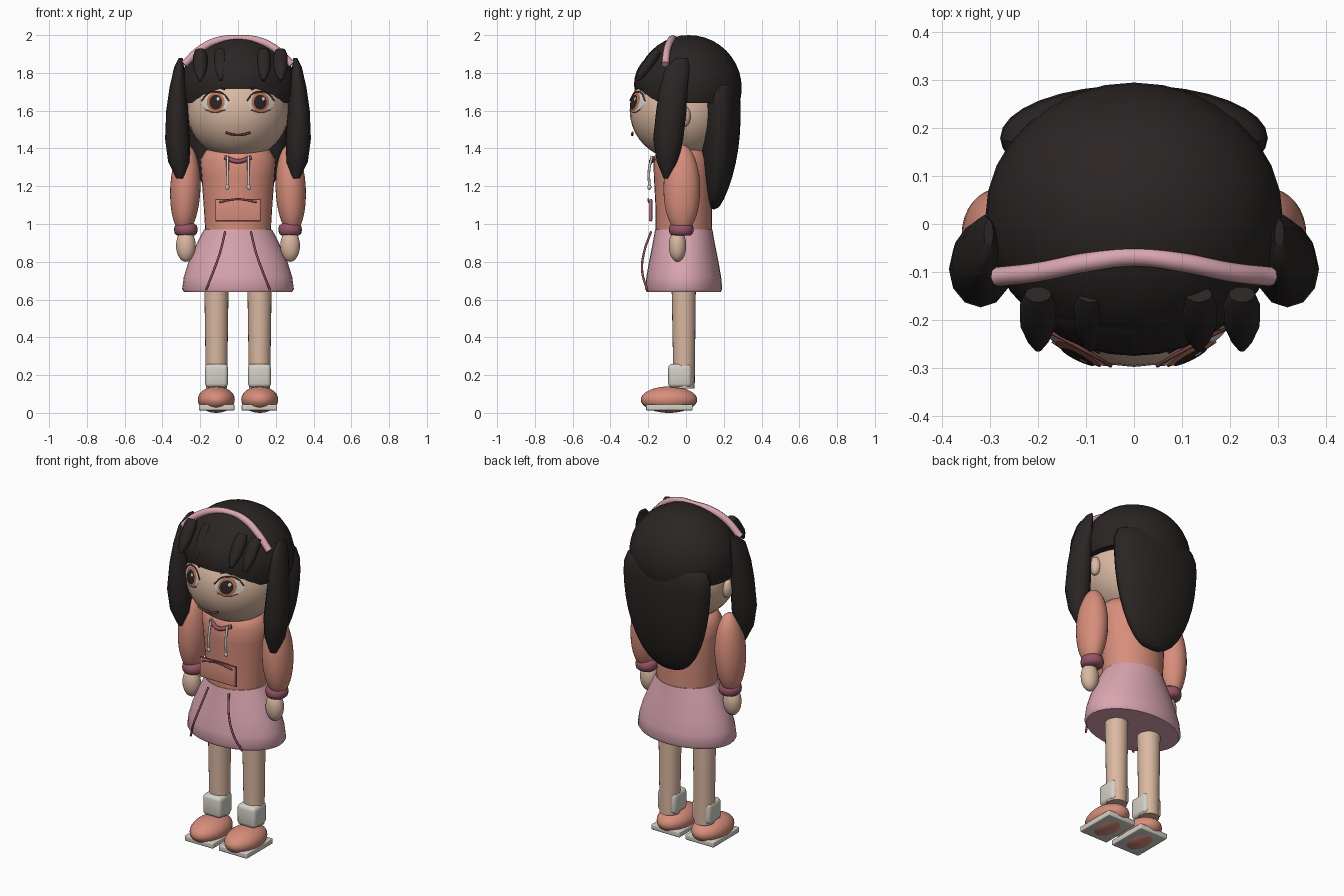
import bpy, bmesh, math
from mathutils import Matrix, Vector

if "Cube" in bpy.data.objects:
    bpy.data.objects.remove(bpy.data.objects["Cube"])


def material(name, rgb):
    m = bpy.data.materials.new(name)
    m.use_nodes = True
    m.diffuse_color = (*rgb, 1)
    m.node_tree.nodes["Principled BSDF"].inputs["Base Color"].default_value = (*rgb, 1)
    return m


HAIR = material("dark hair", (0.024, 0.018, 0.018))
SKIN = material("skin", (0.70, 0.48, 0.36))
SALMON = material("salmon cloth", (0.68, 0.27, 0.20))
PINK = material("light pink", (0.70, 0.38, 0.44))
ROSE = material("dark rose", (0.30, 0.09, 0.13))
WHITE = material("off white", (0.66, 0.63, 0.57))
IRIS = material("iris orange", (0.50, 0.17, 0.09))
LINE = material("mouth brown", (0.16, 0.045, 0.045))


def finish(name, bm, mat, angle=40):
    bmesh.ops.recalc_face_normals(bm, faces=bm.faces)
    me = bpy.data.meshes.new(name)
    bm.to_mesh(me)
    bm.free()
    me.materials.append(mat)
    me.shade_smooth()
    me.set_sharp_from_angle(angle=math.radians(angle))
    ob = bpy.data.objects.new(name, me)
    bpy.context.scene.collection.objects.link(ob)
    return ob


def ball(name, loc, rad, mat, tilt=0, cut=None):
    """Ellipsoid, optionally cut flat below a height."""
    bm = bmesh.new()
    bmesh.ops.create_uvsphere(bm, u_segments=32, v_segments=20, radius=1)
    m = Matrix.Translation(loc) @ Matrix.Rotation(tilt, 4, "Y") @ Matrix.Diagonal((*rad, 1))
    bm.transform(m)
    if cut is not None:
        bmesh.ops.bisect_plane(bm, geom=bm.verts[:] + bm.edges[:] + bm.faces[:],
                               plane_co=(0, 0, cut), plane_no=(0, 0, 1), clear_inner=True)
        bmesh.ops.holes_fill(bm, edges=[e for e in bm.edges if e.is_boundary])
    return finish(name, bm, mat)


def loft(name, rings, mat, segs=24, side=1, subsurf=0, matrix=None):
    """Stack of ellipses given as (z, cx, cy, rx, ry), capped at both ends."""
    bm = bmesh.new()
    loops = []
    for z, cx, cy, rx, ry in rings:
        loops.append([bm.verts.new((side * cx + rx * math.cos(a), cy + ry * math.sin(a), z))
                      for a in (2 * math.pi * i / segs for i in range(segs))])
    for lo, hi in zip(loops, loops[1:]):
        for i in range(segs):
            j = (i + 1) % segs
            bm.faces.new((lo[i], lo[j], hi[j], hi[i]))
    bm.faces.new(loops[0])
    bm.faces.new(loops[-1])
    if matrix:
        bm.transform(matrix)
    ob = finish(name, bm, mat, 50)
    if subsurf:
        ob.modifiers.new("Smooth", "SUBSURF").levels = subsurf
        ob.modifiers["Smooth"].render_levels = subsurf
    return ob


def box(name, loc, half, mat, bevel=0):
    bm = bmesh.new()
    bmesh.ops.create_cube(bm, size=2)
    bm.transform(Matrix.Translation(loc) @ Matrix.Diagonal((*half, 1)))
    if bevel:
        bmesh.ops.bevel(bm, geom=bm.edges[:], offset=bevel, segments=3,
                        profile=0.5, affect="EDGES")
    return finish(name, bm, mat)


def tube(name, pts, radius, mat):
    cu = bpy.data.curves.new(name, "CURVE")
    cu.dimensions = "3D"
    cu.bevel_depth = radius
    cu.bevel_resolution = 2
    cu.use_fill_caps = True
    sp = cu.splines.new("BEZIER")
    sp.bezier_points.add(len(pts) - 1)
    for p, co in zip(sp.bezier_points, pts):
        p.co = co
        p.handle_left_type = p.handle_right_type = "AUTO"
    cu.materials.append(mat)
    ob = bpy.data.objects.new(name, cu)
    bpy.context.scene.collection.objects.link(ob)
    return ob


# Head
HEAD, HEAD_R = Vector((0, -0.03, 1.60)), Vector((0.27, 0.268, 0.26))
ball("head", HEAD, HEAD_R, SKIN)


def face_y(x, z):
    d = 1 - (x / HEAD_R.x) ** 2 - ((z - HEAD.z) / HEAD_R.z) ** 2
    return HEAD.y - HEAD_R.y * math.sqrt(max(d, 0))


def face_disc(name, cx, cz, rx, rz, lift, mat):
    """Thin oval lying on the face."""
    bm = bmesh.new()
    bmesh.ops.create_circle(bm, cap_ends=True, segments=24, radius=1)
    bmesh.ops.poke(bm, faces=bm.faces)
    bmesh.ops.subdivide_edges(bm, edges=bm.edges[:], cuts=2, use_grid_fill=True)
    for v in bm.verts:
        x, z = cx + rx * v.co.x, cz + rz * v.co.y
        v.co = (x, face_y(x, z) - lift, z)
    return finish(name, bm, mat)


def face_line(name, xz, lift, radius, mat):
    return tube(name, [(x, face_y(x, z) - lift, z) for x, z in xz], radius, mat)


face_line("mouth", [(-0.065, 1.484), (-0.03, 1.474), (0, 1.471), (0.03, 1.474), (0.065, 1.484)],
          0.022, 0.006, LINE)

# Hair
ball("hair_cap", (0, 0.015, 1.72), (0.31, 0.28, 0.28), HAIR, cut=1.64)
ball("hair_fringe", (0, -0.05, 1.74), (0.27, 0.225, 0.2), HAIR, cut=1.715)
loft("back_hair", [(1.075, 0, 0.145, 0.05, 0.02), (1.12, 0, 0.155, 0.14, 0.045),
                   (1.24, 0, 0.168, 0.215, 0.08), (1.40, 0, 0.177, 0.265, 0.107),
                   (1.55, 0, 0.18, 0.285, 0.113), (1.68, 0, 0.18, 0.29, 0.114),
                   (1.78, 0, 0.165, 0.26, 0.1)], HAIR, 16, subsurf=1)
for n, cx in enumerate((-0.2, -0.09, 0.025, 0.135, 0.225)):
    place = Matrix.Translation((cx, -0.26, 1.76)) @ Matrix.Rotation(-0.62, 4, "X")
    loft(f"bang_{n + 1}", [(0, 0, 0, 0.008, 0.008), (0.04, 0, 0, 0.026, 0.022),
                           (0.08, 0, 0, 0.037, 0.028), (0.16, 0, 0, 0.038, 0.028),
                           (0.195, 0, 0, 0.028, 0.02)], HAIR, 10, matrix=place)
tube("hairband", [(-0.285, -0.11, 1.845), (-0.2, -0.1, 1.925), (-0.1, -0.08, 1.972),
                  (0, -0.068, 1.98), (0.1, -0.08, 1.972), (0.2, -0.1, 1.925),
                  (0.285, -0.11, 1.845)], 0.02, PINK)

# Hoodie body, collar and pocket
loft("hoodie_body", [(0.94, 0, -0.012, 0.172, 0.148), (1.1, 0, -0.012, 0.182, 0.15),
                     (1.25, 0, -0.015, 0.193, 0.155), (1.34, 0, -0.018, 0.2, 0.155),
                     (1.39, 0, -0.02, 0.17, 0.13), (1.42, 0, -0.02, 0.09, 0.08)], SALMON, 32)
tube("collar", [(-0.07, -0.16, 1.352), (0, -0.185, 1.332), (0.07, -0.16, 1.352)], 0.012, ROSE)
box("pocket", (0, -0.187, 1.073), (0.117, 0.009, 0.057), SALMON, 0.004)
box("pocket_edge", (0, -0.184, 1.073), (0.12, 0.004, 0.06), ROSE)
tube("pocket_seam", [(-0.1, -0.197, 1.115), (0, -0.2, 1.132), (0.1, -0.197, 1.115)], 0.005, ROSE)

# Skirt
loft("skirt", [(0.64, 0, -0.012, 0.285, 0.196), (0.655, 0, -0.012, 0.296, 0.204),
               (0.72, 0, -0.012, 0.287, 0.198), (0.8, 0, -0.012, 0.262, 0.184),
               (0.88, 0, -0.012, 0.226, 0.168), (0.94, 0, -0.012, 0.197, 0.157),
               (0.97, 0, -0.012, 0.18, 0.152)], PINK, 32)

# Paired parts
for side, s in (("left", 1), ("right", -1)):
    ball(side + "_ear", (s * 0.268, -0.01, 1.57), (0.03, 0.035, 0.055), SKIN)
    loft(side + "_side_lock", [(1.24, 0.305, -0.1, 0.02, 0.018), (1.33, 0.313, -0.098, 0.057, 0.057),
                               (1.45, 0.32, -0.094, 0.066, 0.08), (1.6, 0.322, -0.078, 0.058, 0.08),
                               (1.72, 0.318, -0.066, 0.045, 0.074), (1.83, 0.312, -0.045, 0.026, 0.064),
                               (1.88, 0.303, -0.02, 0.01, 0.03)], HAIR, 12, side=s)

    # Eye, layered as thin ovals
    ex, ez = s * 0.12, 1.645
    face_disc(side + "_eye_white", ex + s * 0.004, ez, 0.07, 0.052, 0.006, WHITE)
    face_disc(side + "_iris", ex - s * 0.002, ez, 0.047, 0.052, 0.010, IRIS)
    face_disc(side + "_pupil", ex - s * 0.002, ez, 0.034, 0.039, 0.014, HAIR)
    face_disc(side + "_eye_glint", ex + 0.014, ez + 0.018, 0.008, 0.009, 0.018, WHITE)
    face_line(side + "_upper_lash", [(ex - 0.072, ez + 0.008), (ex - 0.04, ez + 0.045),
                                     (ex, ez + 0.056), (ex + 0.04, ez + 0.045),
                                     (ex + 0.072, ez + 0.008)], 0.008, 0.004, LINE)
    face_line(side + "_lower_lash", [(ex - 0.05, ez - 0.04), (ex, ez - 0.055),
                                     (ex + 0.05, ez - 0.04)], 0.007, 0.003, IRIS)
    face_line(side + "_brow", [(s * 0.07, 1.715), (s * 0.12, 1.727), (s * 0.175, 1.708)],
              0.006, 0.006, HAIR)

    # Arm
    ball(side + "_sleeve", (s * 0.279, -0.022, 1.185), (0.08, 0.097, 0.235), SALMON, tilt=-s * 0.04)
    loft(side + "_cuff", [(0.938, 0.276, -0.025, 0.045, 0.048), (0.95, 0.276, -0.025, 0.059, 0.062),
                          (0.97, 0.276, -0.025, 0.063, 0.066), (0.99, 0.276, -0.025, 0.059, 0.062),
                          (1.002, 0.276, -0.025, 0.045, 0.048)], ROSE, 20, side=s)
    ball(side + "_hand", (s * 0.276, -0.045, 0.885), (0.052, 0.046, 0.085), SKIN)

    # Drawstring and skirt piping
    tube(side + "_drawstring", [(s * 0.055, -0.18, 1.36), (s * 0.056, -0.196, 1.28),
                                (s * 0.057, -0.194, 1.2)], 0.007, WHITE)
    ball(side + "_string_tip", (s * 0.057, -0.194, 1.195), (0.011, 0.011, 0.014), WHITE)
    tube(side + "_skirt_piping", [(s * 0.068, -0.185, 0.96), (s * 0.095, -0.222, 0.85),
                                  (s * 0.13, -0.232, 0.75), (s * 0.17, -0.205, 0.65)], 0.006, ROSE)

    # Leg, sock and shoe
    loft(side + "_leg", [(0.13, 0.114, -0.01, 0.056, 0.056), (0.66, 0.114, -0.012, 0.064, 0.064)],
         SKIN, 24, side=s)
    box(side + "_sock", (s * 0.114, -0.032, 0.197), (0.061, 0.062, 0.063), WHITE, 0.022)
    ball(side + "_shoe", (s * 0.115, -0.09, 0.07), (0.098, 0.149, 0.07), SALMON)
    box(side + "_sole", (s * 0.113, -0.088, 0.029), (0.094, 0.123, 0.016), WHITE, 0.005)
